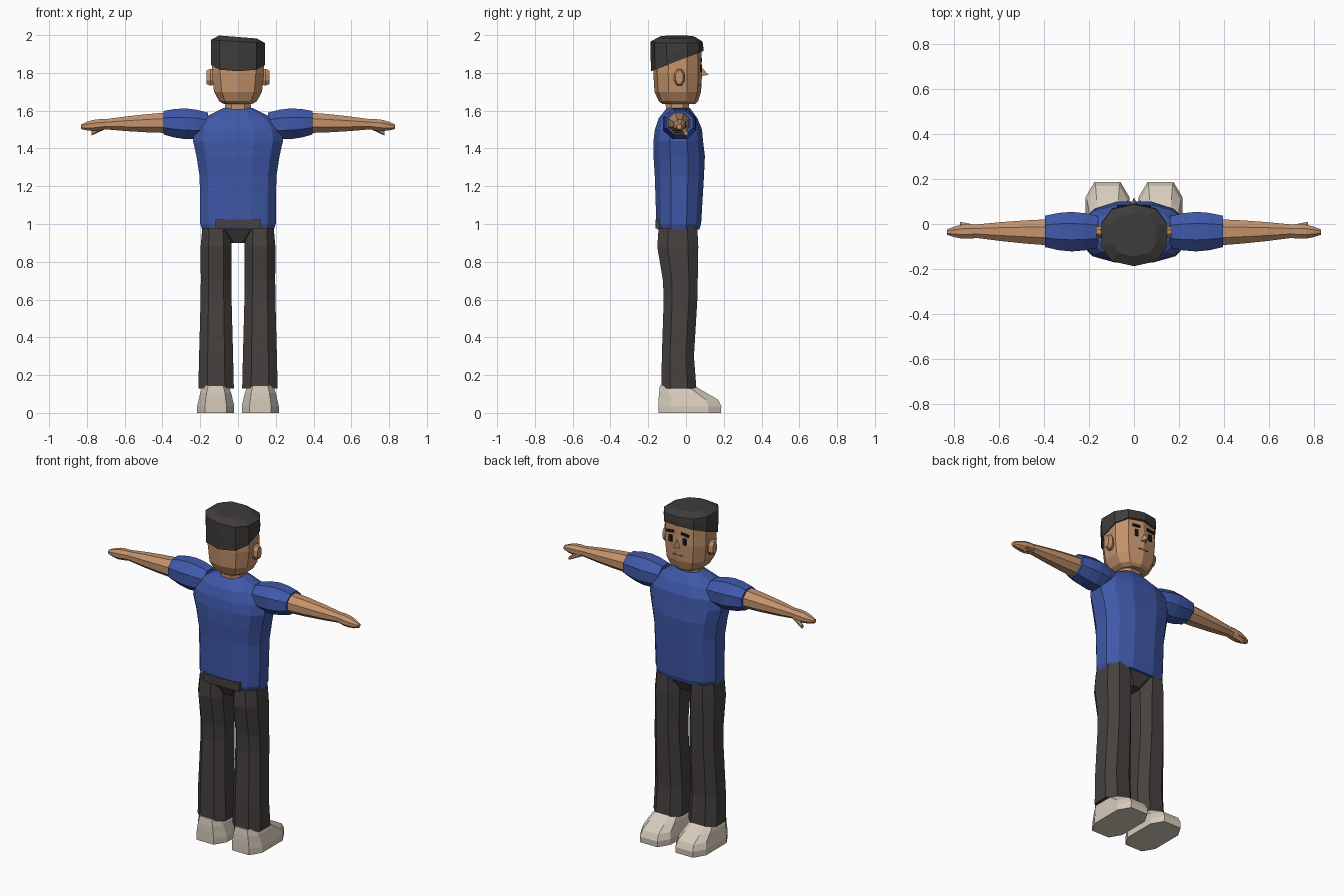
import bpy, bmesh, math
from mathutils import Matrix, Vector

if "Cube" in bpy.data.objects:
    bpy.data.objects.remove(bpy.data.objects["Cube"], do_unlink=True)


def material(name, *rgb):
    mat = bpy.data.materials.new(name)
    mat.use_nodes = True
    mat.diffuse_color = (*rgb, 1)
    mat.node_tree.nodes["Principled BSDF"].inputs["Base Color"].default_value = (*rgb, 1)
    return mat


skin = material("skin", .55, .29, .15)
blue = material("blue_shirt", .05, .1, .4)
charcoal = material("charcoal_trousers", .06, .053, .05)
black_hair = material("black_hair", .05, .046, .044)
cream = material("cream_shoe", .67, .6, .5)
ink = material("black_eye", .01, .01, .01)
brown = material("brown_lip", .25, .11, .06)


def finish(name, bm, mat):
    bmesh.ops.recalc_face_normals(bm, faces=bm.faces)
    mesh = bpy.data.meshes.new(name)
    bm.to_mesh(mesh)
    bm.free()
    mesh.materials.append(mat)
    bpy.context.collection.objects.link(bpy.data.objects.new(name, mesh))


def outline(sides, power):
    """Unit cross-section; a lower power makes it boxier."""
    reach = math.cos(math.pi / sides)
    points = []
    for k in range(sides):
        angle = (k + .5) * math.tau / sides
        pair = math.cos(angle) / reach, math.sin(angle) / reach
        points.append([math.copysign(abs(w) ** power, w) for w in pair])
    return points


def skin_rings(name, mat, rings):
    """Bridge successive rings of points and cap both ends."""
    bm = bmesh.new()
    loops = [[bm.verts.new(point) for point in ring] for ring in rings]
    for low, high in zip(loops, loops[1:]):
        for k in range(len(low)):
            bm.faces.new((low[k - 1], low[k], high[k], high[k - 1]))
    bm.faces.new(loops[0])
    bm.faces.new(loops[-1])
    finish(name, bm, mat)


def stack(name, mat, rows, x=0, sides=8, power=.8):
    """Upright form; each row is height, half width, back, front, then slopes."""
    rings = []
    for height, half, back, front, *slopes in rows:
        slope_x, slope_y = slopes or (0, 0)
        ring = []
        for u, v in outline(sides, power):
            px = x + u * half
            py = (front - back) / 2 + v * (front + back) / 2
            ring.append((px, py, height + slope_x * px + slope_y * py))
        rings.append(ring)
    skin_rings(name, mat, rings)


def taper(name, mat, side, start, end, size_start, size_end, steps=1, bulge=0, sides=8):
    """Sideways form between two points, swelling by the bulge halfway."""
    rings = []
    for step in range(steps + 1):
        t = step / steps
        centre = Vector(start).lerp(Vector(end), t)
        size = Vector(size_start).lerp(Vector(size_end), t)
        swell = bulge * math.sin(math.pi * t)
        rings.append([(side * centre.x,
                       centre.y + u * (size.x + swell),
                       centre.z + v * (size.y + swell))
                      for u, v in outline(sides, 1)])
    skin_rings(name, mat, rings)


def plate(name, mat, centre, size, tilt=0):
    bm = bmesh.new()
    placing = Matrix.Translation(centre) @ Matrix.Rotation(tilt, 4, "Y")
    bmesh.ops.create_cube(bm, size=1, matrix=placing @ Matrix.Diagonal((*size, 1)))
    finish(name, bm, mat)


# Shirt, hips and the waistband showing at the back
stack("shirt_body", blue, [
    (.97, .19, .15, .07),
    (1, .2, .157, .08),
    (1.25, .203, .165, .095),
    (1.36, .22, .172, .1),
    (1.44, .238, .172, .09),
    (1.5, .23, .165, .085),
    (1.56, .185, .145, .06),
    (1.615, .075, .1, .02)], sides=12)
stack("trouser_hips", charcoal, [(.9, .04, .1, .02), (.98, .15, .14, .06)])
plate("back_waistband", charcoal, (0, -.13, 1), (.24, .064, .05))

# Head, hair and neck
stack("neck", skin, [(1.58, .07, .105, .015), (1.68, .065, .11, .015)])
stack("head", skin, [
    (1.635, .075, .12, .045),
    (1.65, .1, .14, .06),
    (1.7, .127, .162, .075),
    (1.8, .139, .168, .08),
    (1.94, .135, .16, .075)], sides=10)
stack("hair", black_hair, [
    (1.88, .142, .18, .086, 0, .385),
    (1.925, .144, .182, .086, -.03, .15),
    (1.966, .144, .182, .082, -.06, 0),
    (1.99, .1, .14, .045, -.08, 0)], sides=10)

# Wedge nose and thin mouth
nose = bmesh.new()
corners = [(-.022, .07, 1.78), (.022, .07, 1.78), (0, .118, 1.79), (0, .075, 1.84)]
bmesh.ops.convex_hull(nose, input=[nose.verts.new(corner) for corner in corners])
finish("nose", nose, skin)
plate("mouth", brown, (0, .078, 1.735), (.06, .008, .005))

for word, side in (("left", 1), ("right", -1)):
    # Eye, eyebrow and ear
    plate(word + "_eye", ink, (side * .047, .08, 1.825), (.02, .008, .038))
    plate(word + "_eyebrow", ink, (side * .05, .081, 1.868), (.05, .009, .013), side * .12)
    taper(word + "_ear", skin, side, (.125, -.035, 1.777), (.168, -.035, 1.777),
          (.022, .04), (.02, .035), steps=2, bulge=.007)

    # Sleeve, arm, hand and thumb
    taper(word + "_sleeve", blue, side, (.16, -.035, 1.525), (.395, -.033, 1.536),
          (.07, .065), (.07, .062), steps=4, bulge=.018)
    taper(word + "_arm", skin, side, (.38, -.037, 1.536), (.7, -.032, 1.528),
          (.058, .054), (.03, .027), steps=3, bulge=.003)
    taper(word + "_hand", skin, side, (.7, -.032, 1.528), (.832, -.036, 1.515),
          (.03, .027), (.012, .012), steps=4, bulge=.01)
    taper(word + "_thumb", skin, side, (.71, -.017, 1.515), (.775, 0, 1.48),
          (.014, .014), (.01, .01), sides=6)

    # Trouser leg and shoe
    stack(word + "_trouser_leg", charcoal, [
        (.13, .094, .13, .055),
        (.3, .09, .128, .042),
        (.6, .082, .118, .06),
        (.7, .081, .122, .062),
        (.88, .082, .152, .065),
        (.98, .073, .145, .06)], x=side * .116)
    stack(word + "_shoe", cream, [
        (0, .098, .145, .185),
        (.035, .098, .145, .187),
        (.07, .09, .145, .17),
        (.105, .082, .143, .11),
        (.145, .068, .138, .04)], x=side * .118, power=.6)
